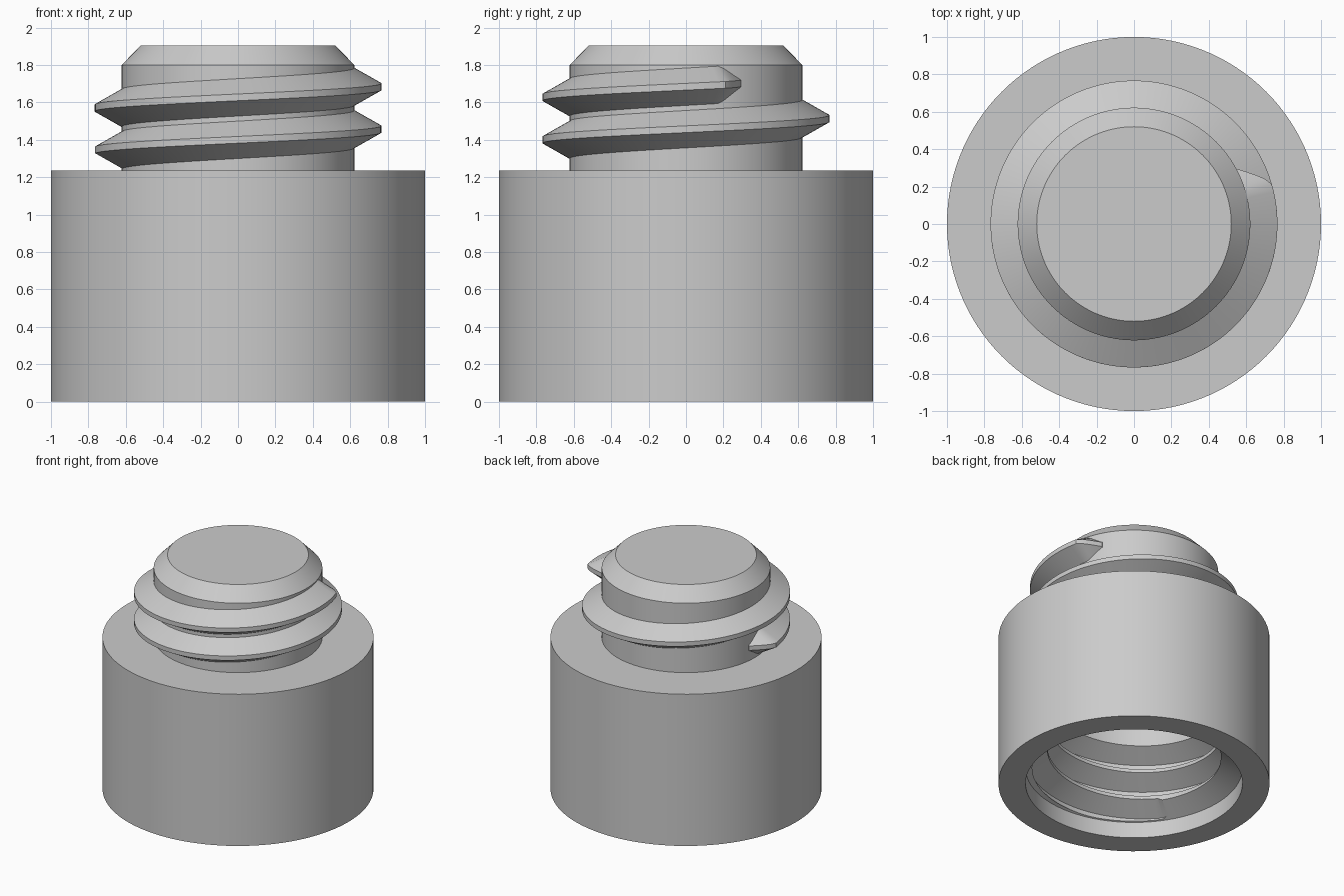
import bpy, bmesh, math

if "Cube" in bpy.data.objects:
    bpy.data.objects.remove(bpy.data.objects["Cube"])

SEG = 120
PITCH = 0.227

grey = bpy.data.materials.new("plain grey")
grey.diffuse_color = (0.6, 0.6, 0.6, 1)
grey.use_nodes = True
grey.node_tree.nodes["Principled BSDF"].inputs["Base Color"].default_value = grey.diffuse_color


def finish(name, bm):
    bmesh.ops.recalc_face_normals(bm, faces=bm.faces[:])
    mesh = bpy.data.meshes.new(name)
    bm.to_mesh(mesh)
    bm.free()
    mesh.materials.append(grey)
    obj = bpy.data.objects.new(name, mesh)
    bpy.context.collection.objects.link(obj)
    return obj


def revolve(name, profile):
    """Closed solid turned from (radius, z) points, capped at both ends."""
    bm = bmesh.new()
    rings = []
    for r, z in profile:
        rings.append([bm.verts.new((r * math.cos(2 * math.pi * i / SEG),
                                    r * math.sin(2 * math.pi * i / SEG), z))
                      for i in range(SEG)])
    for a, b in zip(rings, rings[1:]):
        for i in range(SEG):
            j = (i + 1) % SEG
            bm.faces.new((a[i], a[j], b[j], b[i]))
    bm.faces.new(rings[0])
    bm.faces.new(rings[-1])
    return finish(name, bm)


def thread(name, root, crest, start, end, z0, taper):
    """Helical ridge from start to end degrees, z0 is its centre at start."""
    half_root, half_crest, sink = 0.1, 0.018, 0.03
    steps = round((end - start) / 3)
    angles = [start + (end - start) * i / steps for i in range(steps + 1)]
    bm = bmesh.new()
    rings = []
    for ang in angles:
        # the ridge shrinks back to the root at both ends
        t = max(0.03, min(1, (ang - start) / taper, (end - ang) / taper))
        hr = half_crest + (half_root - half_crest) * t
        rc = root + (crest - root) * t
        z = z0 + PITCH * (ang - start) / 360
        c, s = math.cos(math.radians(ang)), math.sin(math.radians(ang))
        section = [(root - sink, -hr), (root, -hr), (rc, -half_crest),
                   (rc, half_crest), (root, hr), (root - sink, hr)]
        rings.append([bm.verts.new((r * c, r * s, z + h)) for r, h in section])
    n = len(rings[0])
    for a, b in zip(rings, rings[1:]):
        for i in range(n):
            j = (i + 1) % n
            bm.faces.new((a[i], a[j], b[j], b[i]))
    bm.faces.new(rings[0])
    bm.faces.new(rings[-1])
    return finish(name, bm)


def cut(target, cutter):
    mod = target.modifiers.new("cut", 'BOOLEAN')
    mod.operation = 'DIFFERENCE'
    mod.solver = 'EXACT'
    mod.object = cutter
    bpy.context.view_layer.objects.active = target
    bpy.ops.object.modifier_apply(modifier=mod.name)
    bpy.data.objects.remove(cutter, do_unlink=True)


# Body with the chamfered post on top
body = revolve("body", [(1, 0), (1, 1.235), (0.622, 1.235),
                        (0.622, 1.8), (0.52, 1.905)])

# Socket in the underside: wide mouth, narrow bore, helical groove
cut(body, revolve("bore_cutter", [(0.8, -0.05), (0.8, 0.13), (0.64, 0.21),
                                  (0.64, 0.87)]))
cut(body, thread("groove_cutter", 0.639, 0.79, 202, 1022,
                 0.12, 11))

# Raised screw thread around the post
screw = thread("screw_thread", 0.622, 0.767, 173, 748, 1.339, 11)

# Smooth walls with sharp rims
for obj in (body, screw):
    bpy.ops.object.select_all(action='DESELECT')
    obj.select_set(True)
    bpy.context.view_layer.objects.active = obj
    bpy.ops.object.shade_smooth_by_angle(angle=math.radians(25))
